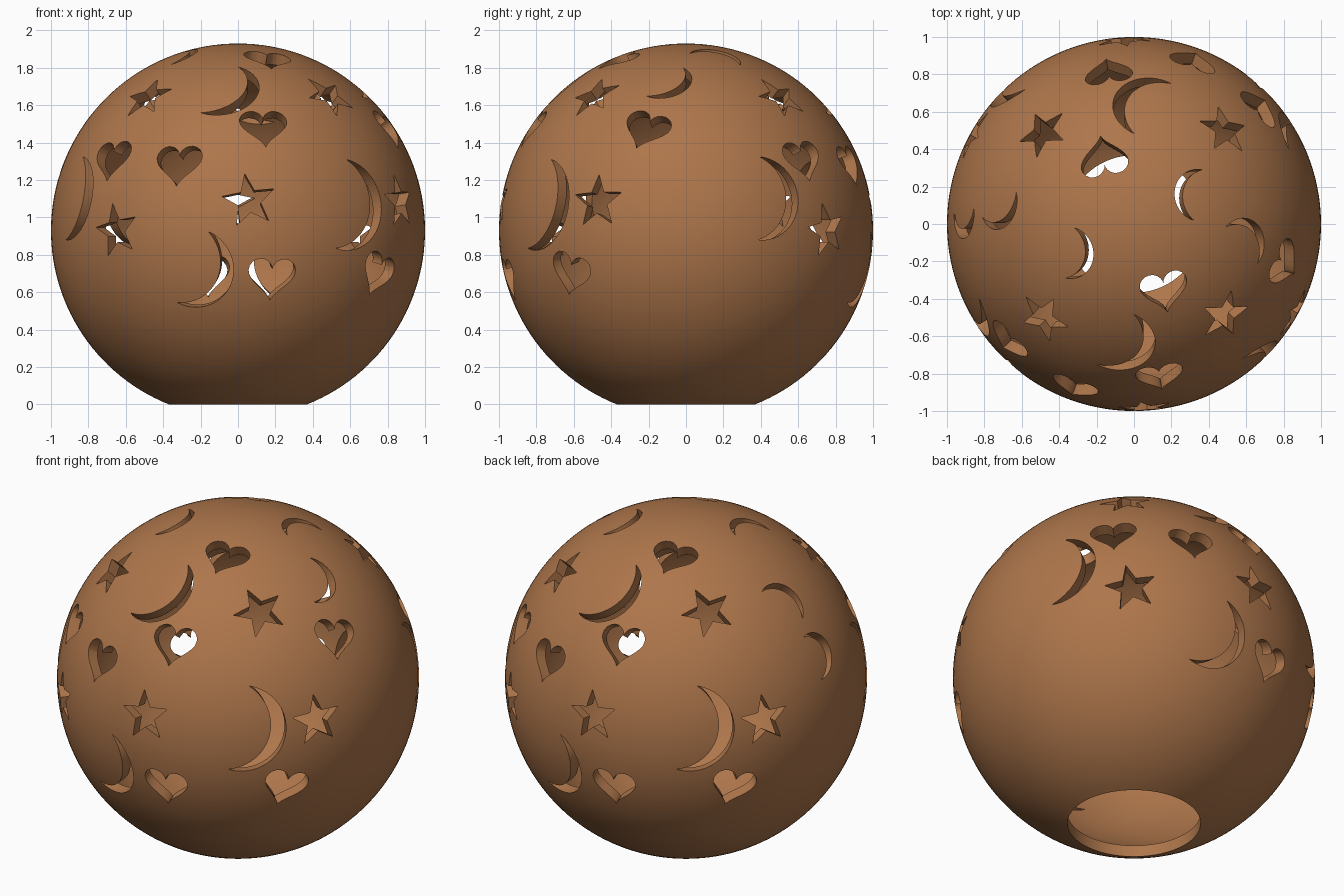
import bpy, bmesh
from math import sin, cos, pi, sqrt, atan2, asin
from mathutils import Vector

if "Cube" in bpy.data.objects:
    bpy.data.objects.remove(bpy.data.objects["Cube"])

CENTRE_Z = 0.93
INNER = 0.935
HOLE = sqrt(1 - CENTRE_Z ** 2)


# Points on the unit sphere, from two known coordinates
def front(x, z):
    z -= CENTRE_Z
    return Vector((x, -sqrt(1 - x * x - z * z), z))


def side(y, z):
    z -= CENTRE_Z
    return Vector((sqrt(1 - y * y - z * z), y, z))


def top(x, y):
    return Vector((x, y, sqrt(1 - x * x - y * y)))


def new_object(name, bm):
    bmesh.ops.recalc_face_normals(bm, faces=bm.faces)
    mesh = bpy.data.meshes.new(name)
    bm.to_mesh(mesh)
    bm.free()
    obj = bpy.data.objects.new(name, mesh)
    obj.location.z = CENTRE_Z
    bpy.context.collection.objects.link(obj)
    return obj


# Flat outlines
def heart_outline(scale=0.008, n=40):
    ts = [2 * pi * i / n for i in range(n)]
    return [(16 * scale * sin(t) ** 3,
             scale * (2.5 + 13 * cos(t) - 5 * cos(2 * t) - 2 * cos(3 * t) - cos(4 * t)))
            for t in ts]


def star_outline(radius=0.148, ratio=0.42):
    return [(r * sin(k * pi / 5), r * cos(k * pi / 5))
            for k in range(10) for r in [radius * (ratio if k % 2 else 1)]]


def arc(a, s, n=24):
    r = (a * a + s * s) / (2 * s)
    phi = atan2(a, r - s)
    return [(r * sin(t), s - r + r * cos(t))
            for t in [phi * (2 * i / n - 1) for i in range(n + 1)]]


def crescent_outline(a, s):
    return arc(a, s) + arc(a, s * 0.66)[-2:0:-1]


# Prism cutting the shell along the axis
def add_prism(bm, outline, axis, origin, up):
    up = (up - axis * up.dot(axis)).normalized()
    right = up.cross(axis)
    base = origin - axis * origin.dot(axis)
    rings = [[bm.verts.new(base + axis * d + right * u + up * v) for u, v in outline]
             for d in (0.8, 1.12)]
    n = len(outline)
    bm.faces.new(rings[0])
    bm.faces.new(rings[1])
    for i in range(n):
        j = (i + 1) % n
        bm.faces.new((rings[0][i], rings[0][j], rings[1][j], rings[1][i]))


def add_crescent(bm, tip_a, tip_b, bulge):
    mid = (tip_a + tip_b) / 2
    axis = (mid + bulge).normalized()
    chord = tip_b - tip_a
    chord -= axis * chord.dot(axis)
    up = bulge - mid
    up -= axis * up.dot(axis)
    up -= chord * (up.dot(chord) / chord.length_squared)
    add_prism(bm, crescent_outline(chord.length / 2, up.length), axis, mid, up)


# Hearts: centre and lower tip
hearts = [
    (front(0.14, 1.475), front(0.15, 1.365)),
    (front(-0.32, 1.275), front(-0.33, 1.155)),
    (front(-0.68, 1.30), front(-0.70, 1.20)),
    (front(0.18, 0.665), front(0.17, 0.555)),
    (side(-0.62, 0.69), side(-0.625, 0.585)),
    (top(0.165, -0.37), top(0.18, -0.475)),
]
# Stars: centre and one point
stars = [
    (front(0.06, 1.09), front(0.035, 1.24)),
    (side(-0.475, 1.085), side(-0.465, 1.225)),
    (front(-0.655, 0.93), front(-0.67, 1.075)),
    (top(-0.485, -0.505), front(-0.435, 1.73)),
    (top(0.49, -0.49), top(0.52, -0.36)),
]
# Crescents: two tips and the bulge
crescents = [
    (front(-0.20, 1.56), front(0, 1.805), front(0.08, 1.62)),
    (front(-0.83, 1.325), front(-0.92, 0.88), front(-0.78, 1.11)),
    (front(-0.16, 0.925), front(-0.325, 0.545), front(-0.01, 0.71)),
    (front(0.58, 1.31), front(0.525, 0.835), front(0.77, 1.07)),
    (top(-0.32, -0.02), top(-0.365, -0.29), top(-0.215, -0.165)),
]
# Cutouts without an opposite twin
single_heart = (side(-0.22, 1.465), side(-0.27, 1.36))
single_crescents = [
    (side(-0.215, 1.65), side(-0.015, 1.80), side(-0.005, 1.68)),
    (top(-0.63, 0.17), top(-0.81, 0.035), top(-0.67, 0.0)),
    (top(-0.855, 0.09), top(-0.96, 0.07), top(-0.92, -0.08)),
]


def opposite(points):
    return tuple(Vector((-p.x, -p.y, p.z)) for p in points)


def with_twins(items):
    return items + [opposite(i) for i in items]


bm = bmesh.new()
for centre, tip in with_twins(hearts) + [single_heart]:
    add_prism(bm, heart_outline(), centre.normalized(), centre, centre - tip)
for centre, tip in with_twins(stars):
    add_prism(bm, star_outline(), centre.normalized(), centre, tip - centre)
for points in with_twins(crescents) + single_crescents:
    add_crescent(bm, *points)
cutter = new_object("cutout_shapes", bm)
cutter.hide_render = True

# Hollow globe with a straight-walled opening underneath
RINGS = 64


def meridian(radius):
    end = pi - asin(HOLE / radius)
    return [Vector((radius * sin(end * i / RINGS), 0, radius * cos(end * i / RINGS)))
            for i in range(RINGS + 1)]


bm = bmesh.new()
profile = [bm.verts.new(p) for p in meridian(1) + meridian(INNER)[::-1]]
edges = [bm.edges.new(pair) for pair in zip(profile, profile[1:])]
bmesh.ops.spin(bm, geom=profile + edges, cent=(0, 0, 0), axis=(0, 0, 1),
               angle=2 * pi, steps=128, use_duplicate=False)
bmesh.ops.remove_doubles(bm, verts=bm.verts, dist=0.0001)
globe = new_object("globe_shell", bm)

clay = bpy.data.materials.new("warm_brown_clay")
clay.use_nodes = True
colour = (0.42, 0.18, 0.07, 1)
clay.diffuse_color = colour
clay.node_tree.nodes["Principled BSDF"].inputs["Base Color"].default_value = colour
globe.data.materials.append(clay)
cutter.data.materials.append(clay)

# Cut the openings and smooth the curved surfaces
cut = globe.modifiers.new("cutouts", 'BOOLEAN')
cut.operation = 'DIFFERENCE'
cut.solver = 'EXACT'
cut.object = cutter
bpy.ops.object.select_all(action='DESELECT')
globe.select_set(True)
bpy.context.view_layer.objects.active = globe
bpy.ops.object.modifier_apply(modifier=cut.name)
bpy.data.objects.remove(cutter)
bpy.ops.object.shade_smooth_by_angle(angle=pi / 6)
